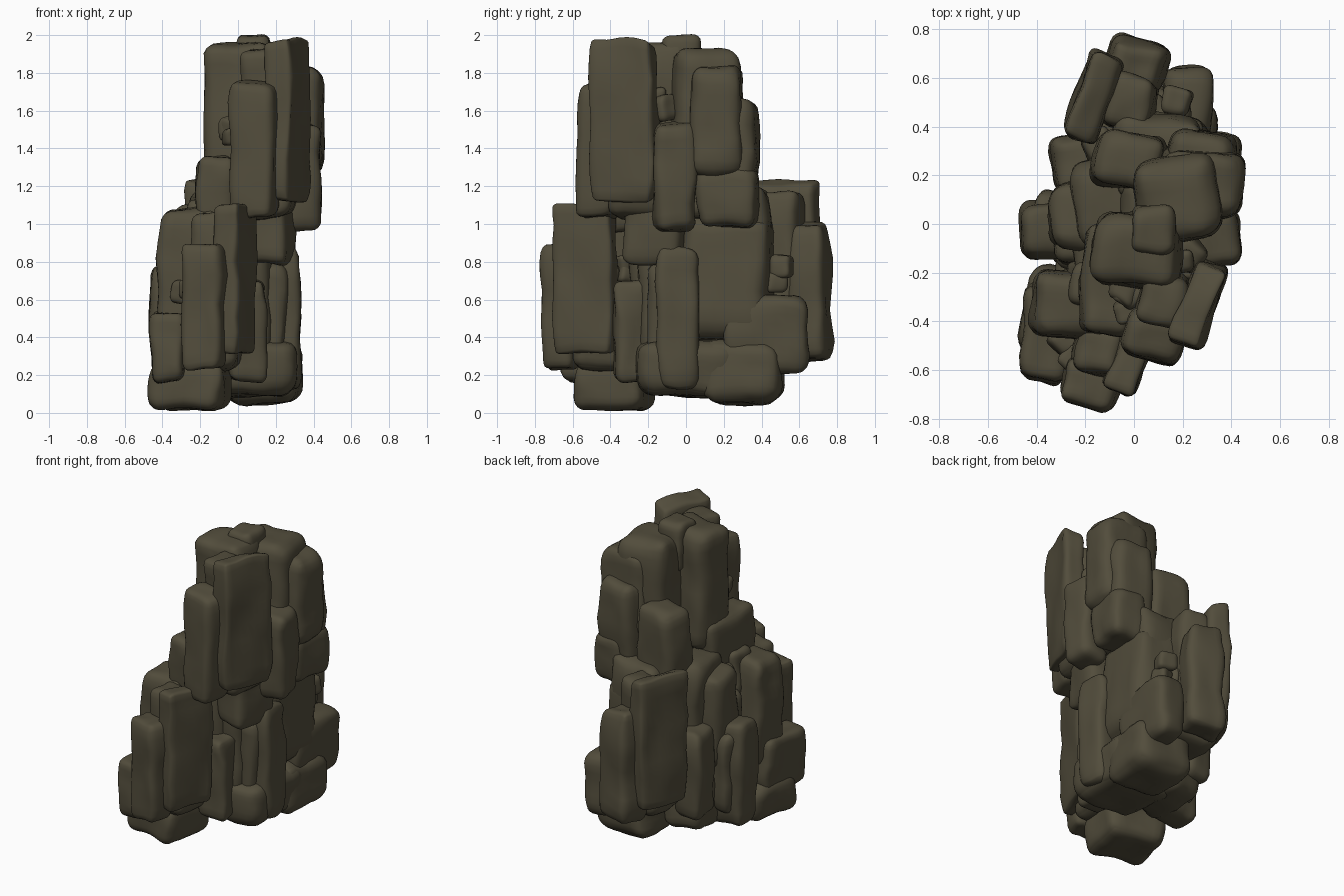
import bpy, bmesh, math, random
from mathutils import Vector, Matrix, noise

random.seed(4)
if "Cube" in bpy.data.objects:
    bpy.data.objects.remove(bpy.data.objects["Cube"], do_unlink=True)

# One dark olive stone colour
stone = bpy.data.materials.new("olive_stone")
stone.use_nodes = True
colour = (0.085, 0.074, 0.045, 1)
stone.diffuse_color = colour
stone.node_tree.nodes["Principled BSDF"].inputs["Base Color"].default_value = colour

rocks = []


def rock(name, centre, size, yaw=0, place=Matrix()):
    """A weathered block: a rounded box with random taper and gentle lumps."""
    bm = bmesh.new()
    bmesh.ops.create_cube(bm, size=2)
    bmesh.ops.subdivide_edges(bm, edges=bm.edges[:], cuts=11, use_grid_fill=True)
    half = Vector(size) / 2
    radius = min(half) * 0.5
    inner = half - Vector((radius, radius, radius))
    seed = Vector([random.uniform(-9, 9) for _ in range(3)])
    taper = [random.uniform(-0.04, 0.04) for _ in range(4)]
    turn = Matrix.Rotation(math.radians(yaw), 4, "Z")
    world = place @ Matrix.Translation(centre) @ turn
    for v in bm.verts:
        # Crowd the grid towards the edges, then round them
        unit = Vector([math.sin(c * math.pi / 2) for c in v.co])
        p = Vector([u * h for u, h in zip(unit, half)])
        core = Vector([max(-i, min(i, c)) for c, i in zip(p, inner)])
        if (p - core).length > 0:
            p = core + (p - core).normalized() * radius
        # Slightly barrelled, tapered and slanted sides
        barrel = 1.01 - 0.04 * unit.z ** 2
        p.x *= barrel + taper[0] * unit.z + taper[1] * unit.y
        p.y *= barrel + taper[2] * unit.z
        p.z *= 1 + taper[3] * unit.x
        # Weathering
        p += noise.noise_vector(p * 5 + seed) * 0.022
        p += noise.noise_vector(p * 13 + seed) * 0.006
        v.co = world @ p
    mesh = bpy.data.meshes.new(name)
    bm.to_mesh(mesh)
    bm.free()
    mesh.materials.append(stone)
    obj = bpy.data.objects.new(name, mesh)
    bpy.context.collection.objects.link(obj)
    rocks.append(obj)


def outcrop(prefix, place):
    """A stack of split blocks, repeated for each shelf of the crag."""
    def part(name, centre, size, yaw=0):
        rock(prefix + "_" + name, centre, size, yaw, place)
    part("leaning_slab", (.265, -.33, 1.55), (.14, .36, .84), -20)
    part("front_pillar", (.085, -.465, 1.39), (.24, .19, .72), -15)
    part("inner_wedge", (.12, -.31, 1.54), (.2, .22, .76), -12)
    part("shoulder", (.01, -.11, 1.57), (.36, .29, .77), -6)
    part("cap", (.08, -.02, 1.84), (.18, .19, .32))
    part("crown", (.18, .1, 1.59), (.34, .36, .68), 8)
    part("crown_side", (.28, .165, 1.54), (.33, .28, .6), -4)
    part("side_pillar", (.33, -.06, 1.25), (.21, .22, .57), 5)
    part("side_foot", (.31, .22, 1.14), (.22, .32, .32), -8)
    part("back_column", (.27, .25, 1.4), (.28, .25, .52), -10)
    part("back_block", (-.02, .26, 1.27), (.29, .23, .56), -10)
    part("low_flank", (-.11, -.235, 1.16), (.2, .44, .4), -4)
    part("underside", (.12, -.1, 1.16), (.38, .58, .26), -6)
    # Rubble wedged in the crevices
    for spot in (Vector((.22, -.14, 1.62)), Vector((-.03, -.31, 1.48))):
        for i in range(3):
            shift = Vector([random.uniform(-.05, .05) for _ in range(3)])
            width = random.uniform(.09, .13)
            part("rubble", spot + shift, (width, width, width), random.uniform(0, 90))


# The three shelves: the front one is smaller, the rear one faces the other way
outcrop("upper", Matrix())
outcrop("front", Matrix.Translation((-.26, -.23, -.73)) @ Matrix.Scale(.93, 4))
outcrop("rear", Matrix.Translation((.1, .19, -.75)) @ Matrix.Rotation(math.pi, 4, "Z"))

# Broad pillars filling the gaps between shelves
rock("left_gap_pillar", (.195, -.05, .5), (.27, .23, .73), 4)
rock("right_gap_pillar", (-.33, -.02, .43), (.26, .22, .68), 4)
rock("hanging_root", (.17, -.17, .98), (.22, .3, .38), -15)

# Boulders and footing
rock("left_boulder", (.11, .22, .72), (.36, .46, .68), -5)
rock("left_footing", (.14, .3, .22), (.38, .41, .34), -5)
rock("front_footing", (-.25, -.38, .14), (.4, .37, .25), -12)
rock("middle_footing", (.08, 0, .24), (.46, .5, .3))
rock("right_footing", (-.15, .1, .27), (.28, .42, .36), 8)
rock("inner_core", (-.02, 0, .6), (.4, .5, .8))

# Smooth shading with crisp breaks
bpy.ops.object.select_all(action="DESELECT")
for o in rocks:
    o.select_set(True)
bpy.context.view_layer.objects.active = rocks[0]
bpy.ops.object.shade_smooth_by_angle(angle=math.radians(50))
